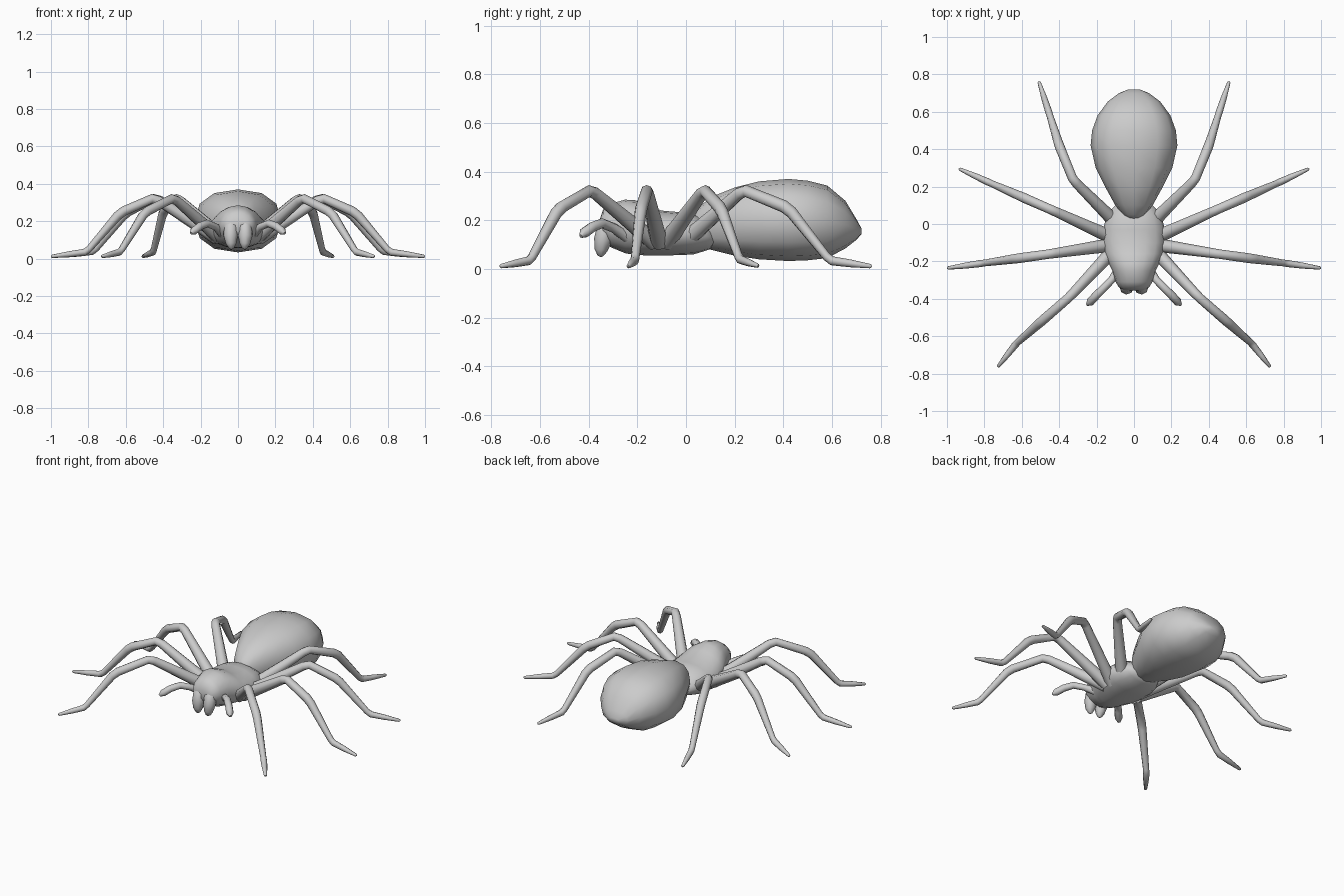
import bpy, bmesh
from math import sin, cos, pi, copysign

if "Cube" in bpy.data.objects:
    bpy.data.objects.remove(bpy.data.objects["Cube"])


def smooth(ob):
    for p in ob.data.polygons:
        p.use_smooth = True


def loft(name, sections, sides, power):
    """Skin superellipse rings along y: (y, half width, z bottom, z top)."""
    bm = bmesh.new()
    rings = []
    for y, w, z0, z1 in sections:
        ring = []
        for i in range(sides):
            a = 2 * pi * i / sides
            c, s = cos(a), sin(a)
            x = copysign(abs(c) ** (2 / power), c) * w
            z = (z0 + z1) / 2 + copysign(abs(s) ** (2 / power), s) * (z1 - z0) / 2
            ring.append(bm.verts.new((x, y, z)))
        rings.append(ring)
    for a, b in zip(rings, rings[1:]):
        for i in range(sides):
            j = (i + 1) % sides
            bm.faces.new((a[i], a[j], b[j], b[i]))
    bm.faces.new(rings[0])
    bm.faces.new(rings[-1])
    bmesh.ops.recalc_face_normals(bm, faces=bm.faces)
    me = bpy.data.meshes.new(name)
    bm.to_mesh(me)
    bm.free()
    ob = bpy.data.objects.new(name, me)
    bpy.context.collection.objects.link(ob)
    smooth(ob)
    return ob


def limb(name, points):
    """Tapered tube through (x, y, z, radius) points, made on both sides."""
    for side, sx in (("right", 1), ("left", -1)):
        cu = bpy.data.curves.new(name, 'CURVE')
        cu.dimensions = '3D'
        cu.bevel_depth = 1
        cu.bevel_resolution = 2
        cu.use_fill_caps = True
        sp = cu.splines.new('POLY')
        sp.points.add(len(points) - 1)
        for p, (x, y, z, r) in zip(sp.points, points):
            p.co = (sx * x, y, z, 1)
            p.radius = r
        ob = bpy.data.objects.new(f"{name}_{side}", cu)
        bpy.context.collection.objects.link(ob)
        bpy.ops.object.select_all(action='DESELECT')
        ob.select_set(True)
        bpy.context.view_layer.objects.active = ob
        bpy.ops.object.convert(target='MESH')
        smooth(bpy.context.object)


# Abdomen
loft("abdomen", [
    (0.02, .03, .13, .22), (0.05, .06, .10, .25), (0.10, .10, .08, .295),
    (0.20, .155, .055, .335), (0.30, .205, .04, .36), (0.42, .232, .033, .37),
    (0.50, .224, .036, .363), (0.58, .195, .045, .343), (0.655, .14, .085, .28),
    (0.70, .08, .12, .205), (0.72, .03, .143, .168)], 12, 2.3)

# Head and thorax
loft("head_thorax", [
    (-0.355, .05, .15, .20), (-0.34, .08, .12, .245), (-0.31, .098, .09, .268),
    (-0.25, .115, .065, .285), (-0.21, .135, .058, .283), (-0.16, .155, .056, .262),
    (-0.10, .166, .056, .24), (-0.03, .165, .057, .234), (0.03, .15, .06, .23),
    (0.08, .12, .075, .20), (0.12, .08, .09, .16)], 16, 2.0)

# Fangs and feelers
limb("fang", [(.035, -.30, .20, .03), (.038, -.33, .165, .038), (.039, -.34, .12, .038),
              (.037, -.348, .08, .028), (.035, -.348, .057, .015), (.035, -.346, .05, .004)])
limb("feeler", [(.08, -.24, .13, .025), (.12, -.30, .17, .02), (.165, -.345, .188, .021),
                (.205, -.385, .172, .022), (.235, -.418, .148, .022), (.25, -.432, .135, .008)])

# Legs: hip, knee, shin, ankle and tip, filled in with a thigh and rounded tip
LEGS = {
    "front_leg": [(.10, -.13, .11), (.345, -.39, .325), (.50, -.525, .245), (.63, -.64, .035), (.725, -.76, .012)],
    "second_leg": [(.11, -.11, .11), (.45, -.16, .325), (.63, -.185, .245), (.81, -.21, .035), (.993, -.235, .012)],
    "third_leg": [(.10, -.08, .11), (.44, .075, .325), (.60, .145, .245), (.77, .22, .04), (.93, .293, .014)],
    "rear_leg": [(.08, -.01, .11), (.325, .235, .325), (.40, .42, .25), (.453, .59, .035), (.507, .757, .012)],
}


def mix(a, b, t, r):
    return tuple(p + (q - p) * t for p, q in zip(a, b)) + (r,)


for name, (hip, knee, shin, ankle, tip) in LEGS.items():
    limb(name, [hip + (.038,), mix(hip, knee, .35, .033), mix(hip, knee, .93, .026),
                mix(knee, shin, .06, .025), mix(knee, shin, .9, .026), mix(shin, ankle, .08, .025),
                mix(shin, ankle, .93, .018), mix(ankle, tip, .06, .019),
                mix(ankle, tip, .5, .016), tip + (.009,), mix(ankle, tip, 1.04, .003)])
